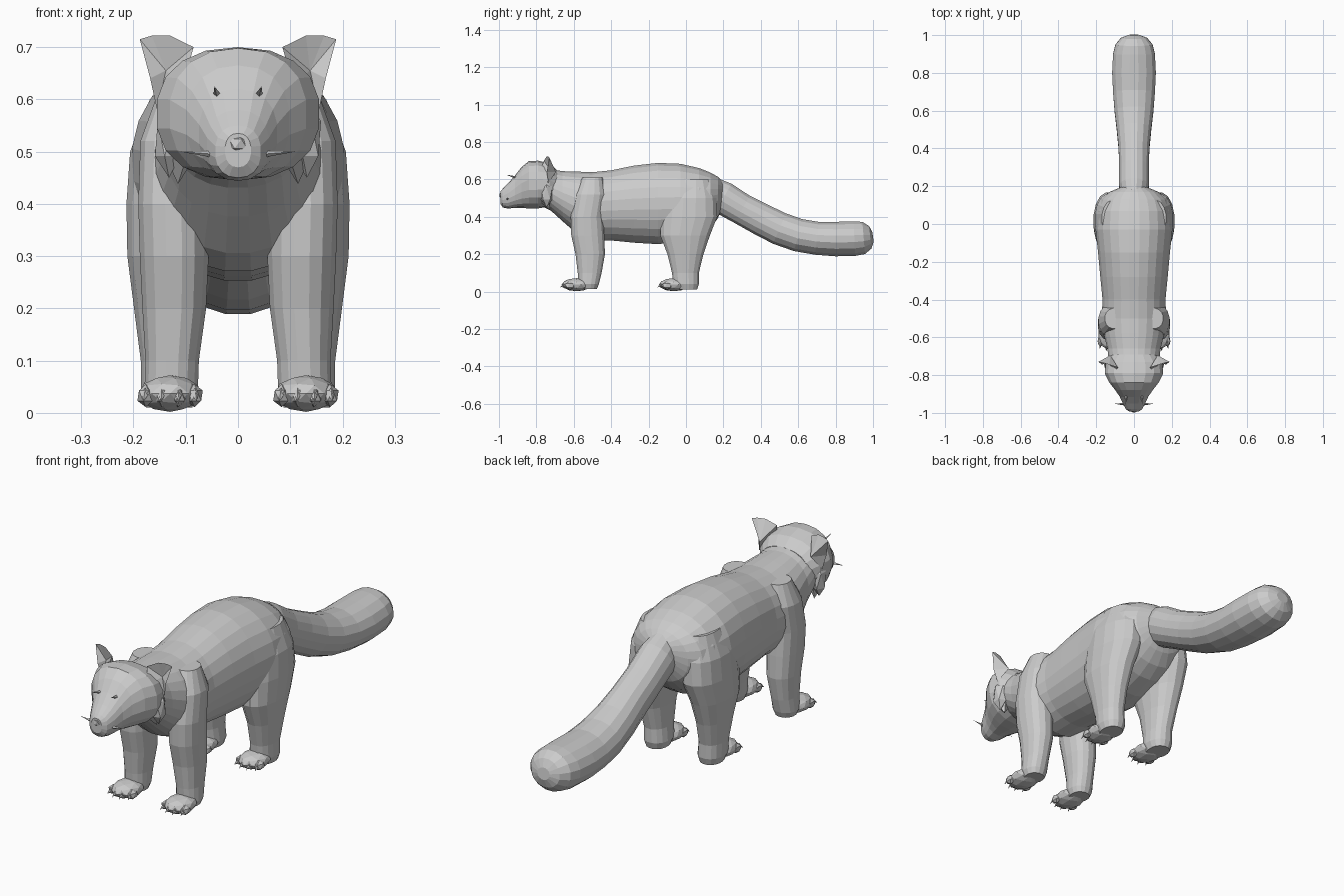
import bpy, bmesh, math
from mathutils import Vector, Matrix

if "Cube" in bpy.data.objects:
    bpy.data.objects.remove(bpy.data.objects["Cube"])

X, Y, Z = Vector((1, 0, 0)), Vector((0, 1, 0)), Vector((0, 0, 1))


def finish(name, bm):
    bmesh.ops.recalc_face_normals(bm, faces=bm.faces)
    me = bpy.data.meshes.new(name)
    bm.to_mesh(me)
    bm.free()
    ob = bpy.data.objects.new(name, me)
    bpy.context.collection.objects.link(ob)
    return ob


def loft(name, stations, v=None, n=16, p=2.0):
    """Skin rings (centre, rx, rv); v fixes the ring's second axis, otherwise it follows the path."""
    bm = bmesh.new()
    cs = [Vector(s[0]) for s in stations]
    rings = []
    for i, (_, rx, rv) in enumerate(stations):
        t = (cs[min(i + 1, len(cs) - 1)] - cs[max(i - 1, 0)]).normalized()
        w = v or X.cross(t)
        ring = []
        for k in range(n):
            a = 2 * math.pi * (k + 0.5) / n
            c, s = math.cos(a), math.sin(a)
            c = math.copysign(abs(c) ** (2 / p), c)
            s = math.copysign(abs(s) ** (2 / p), s)
            ring.append(bm.verts.new(cs[i] + X * c * rx + w * s * rv))
        rings.append(ring)
    for a, b in zip(rings, rings[1:]):
        for k in range(n):
            bm.faces.new((a[k], a[(k + 1) % n], b[(k + 1) % n], b[k]))
    bm.faces.new(rings[0])
    bm.faces.new(rings[-1])
    return finish(name, bm)


def profile(rows):
    """Rows of (y, top, bottom, half width) to loft stations."""
    return [((0, y, (t + b) / 2), w, (t - b) / 2) for y, t, b, w in rows]


def blob(bm, loc, size, sub=1):
    bmesh.ops.create_icosphere(bm, subdivisions=sub, radius=1,
                               matrix=Matrix.Translation(loc) @ Matrix.Diagonal((*size, 1)))


def spike(bm, base, tip, r):
    base, tip = Vector(base), Vector(tip)
    d = tip - base
    m = Matrix.Translation((base + tip) / 2) @ d.to_track_quat('Z', 'Y').to_matrix().to_4x4()
    bmesh.ops.create_cone(bm, cap_ends=True, segments=4, radius1=r, radius2=0, depth=d.length, matrix=m)


# Torso with neck
loft("torso", profile([
    (-.80, .64, .47, .10), (-.72, .655, .43, .135), (-.66, .645, .375, .142),
    (-.58, .643, .305, .162), (-.50, .64, .27, .172), (-.40, .65, .272, .168),
    (-.28, .675, .26, .18), (-.15, .69, .252, .192), (-.03, .685, .265, .205),
    (.07, .662, .30, .198), (.13, .638, .34, .175), (.17, .615, .39, .13),
    (.195, .59, .45, .07)]), Z, 24, 2.1)

# Tail
loft("tail", [((0, y, z), w, h) for y, z, w, h in [
    (.10, .55, .06, .08), (.2, .5, .08, .09), (.3, .44, .08, .085), (.4, .387, .083, .088),
    (.5, .337, .093, .09), (.6, .302, .105, .09), (.7, .285, .113, .09), (.8, .281, .118, .094),
    (.9, .283, .113, .094), (.95, .287, .10, .088), (.985, .29, .07, .062), (1.0, .292, .03, .026)]])

# Head and muzzle
loft("head", profile([
    (-.69, .65, .47, .12), (-.73, .685, .455, .15), (-.79, .70, .445, .157),
    (-.84, .698, .445, .132), (-.88, .665, .447, .10), (-.915, .62, .448, .076),
    (-.95, .58, .444, .06), (-.98, .55, .45, .044), (-.993, .535, .47, .025)]), Z, 18, 2.3)
bm = bmesh.new()
blob(bm, (0, -.982, .515), (.024, .018, .02))
finish("nose", bm)

HIND = [(.60, .10, .03, .07, .10), (.50, .118, .02, .09, .145), (.40, .13, .015, .085, .155),
        (.30, .14, -.005, .073, .135), (.20, .14, -.003, .06, .098),
        (.10, .135, -.003, .052, .073), (.04, .132, 0, .055, .07), (.01, .132, .005, .045, .055)]
FRONT = [(.61, .10, -.50, .055, .055), (.52, .12, -.51, .068, .085), (.40, .124, -.53, .068, .088),
         (.30, .122, -.525, .067, .09), (.20, .122, -.512, .062, .08),
         (.10, .126, -.515, .052, .065), (.04, .128, -.52, .052, .055), (.015, .128, -.52, .042, .045)]

for s, side in ((1, "left"), (-1, "right")):
    for part, rows, tip in (("hind", HIND, -.16), ("front", FRONT, -.68)):
        # Leg
        loft(f"{part}_leg_{side}", [((s * x, y, z), rx, ry) for z, x, y, rx, ry in rows], Y, 16, 2.2)
        # Paw with toes and claws
        bm = bmesh.new()
        blob(bm, (s * .13, tip + .095, .037), (.06, .08, .035), 2)
        for k in range(4):
            u = k - 1.5
            x, y = s * (.13 + u * .031), tip + .04 + abs(u) * .013
            blob(bm, (x, y, .033), (.018, .03, .022))
            spike(bm, (x, y - .015, .04), (x + s * u * .003, y - .04, .022), .009)
        finish(f"{part}_paw_{side}", bm)

    # Cupped ear: rim with a sunken front and a closed back
    rim = [(.155, -.735, .58), (.168, -.745, .64), (.188, -.73, .715), (.165, -.735, .722),
           (.13, -.745, .722), (.085, -.76, .70), (.105, -.785, .63)]
    bm = bmesh.new()
    ring = [bm.verts.new((s * x, y, z)) for x, y, z in rim]
    cup = bm.verts.new((s * .138, -.728, .655))
    back = bm.verts.new((s * .125, -.695, .64))
    for a, b in zip(ring, ring[1:] + ring[:1]):
        bm.faces.new((a, b, cup))
        bm.faces.new((b, a, back))
    finish(f"ear_{side}", bm)

    # Cheek ruff
    bm = bmesh.new()
    blob(bm, (s * .132, -.745, .525), (.03, .035, .075))
    spike(bm, (s * .11, -.75, .49), (s * .115, -.735, .438), .03)
    finish(f"cheek_ruff_{side}", bm)

    # Whisker and brow tufts
    bm = bmesh.new()
    spike(bm, (s * .045, -.955, .495), (s * .11, -.95, .50), .007)
    spike(bm, (s * .04, -.91, .61), (s * .045, -.96, .625), .007)
    finish(f"whiskers_{side}", bm)
